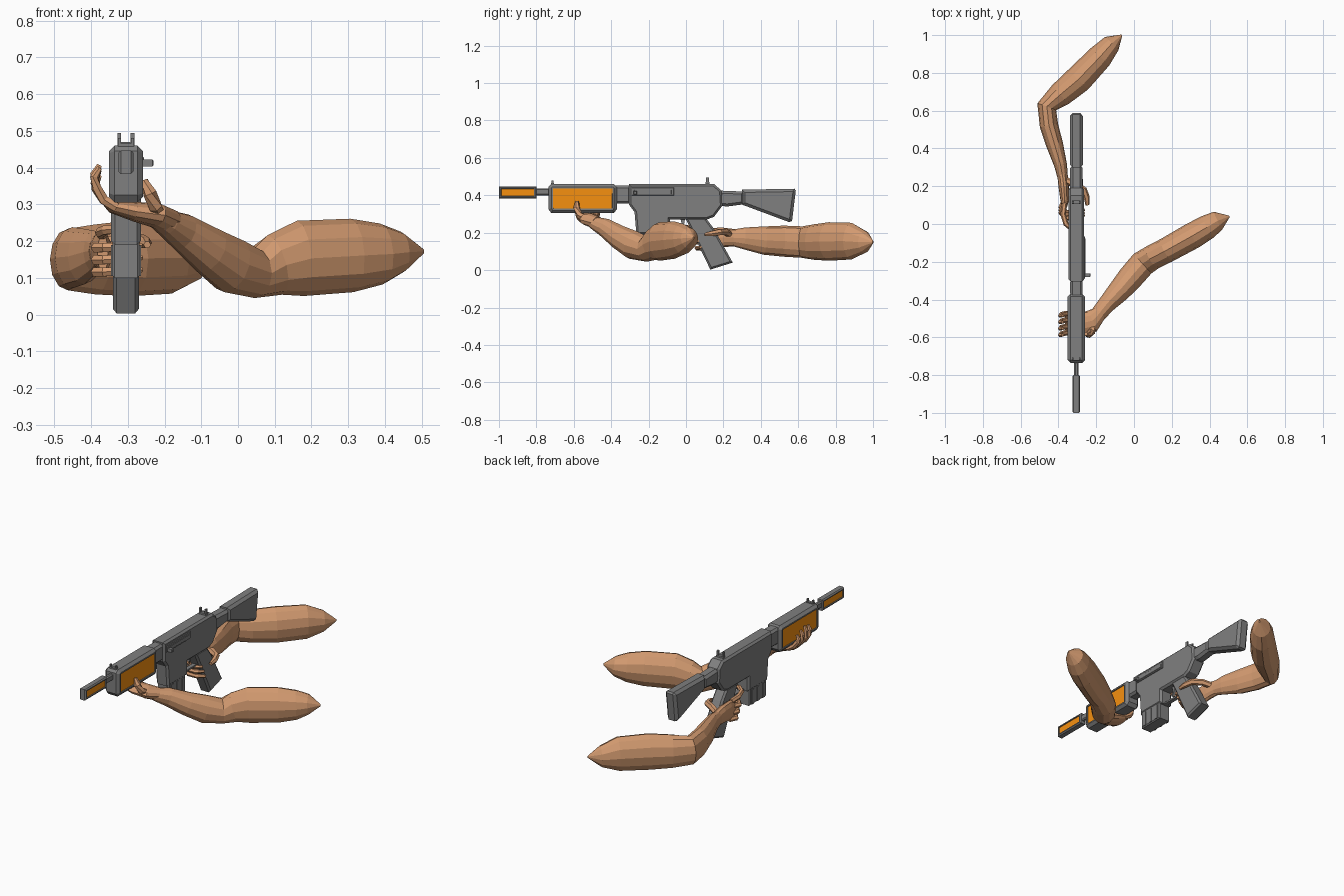
import bpy, bmesh, math
from mathutils import Vector

GX = -0.305  # centre line of the rifle


def material(name, col):
    m = bpy.data.materials.new(name)
    m.diffuse_color = (*col, 1)
    return m


SKIN = material("skin", (0.66, 0.33, 0.165))
ORANGE = material("orange", (0.92, 0.28, 0.005))
METAL = material("dark_grey", (0.215, 0.215, 0.215))


def finish(name, bm, mat):
    bmesh.ops.recalc_face_normals(bm, faces=bm.faces)
    me = bpy.data.meshes.new(name)
    bm.to_mesh(me)
    bm.free()
    ob = bpy.data.objects.new(name, me)
    bpy.context.collection.objects.link(ob)
    me.materials.append(mat)
    return ob


def prism(name, profile, width, bevel=0.0, x=GX, panel=None):
    """Side profile (y, z) extruded across x; panel insets a coloured side plate."""
    bm = bmesh.new()
    f = bm.faces.new([bm.verts.new((x - width / 2, y, z)) for y, z in profile])
    new = bmesh.ops.extrude_face_region(bm, geom=[f])["geom"]
    bmesh.ops.translate(bm, vec=(width, 0, 0), verts=[v for v in new if isinstance(v, bmesh.types.BMVert)])
    bmesh.ops.recalc_face_normals(bm, faces=bm.faces)
    if bevel:
        rim = [e for e in bm.edges if abs(e.verts[0].co.x - e.verts[1].co.x) < 1e-6]
        bmesh.ops.bevel(bm, geom=rim, offset=bevel, segments=1, affect='EDGES')
    if panel:
        bm.normal_update()
        sides = [g for g in bm.faces if abs(g.normal.x) > 0.99]
        bmesh.ops.inset_individual(bm, faces=sides, thickness=panel, depth=0)
        bmesh.ops.inset_individual(bm, faces=sides, thickness=0.001, depth=-0.005)
        for g in sides:
            g.material_index = 1
    ob = finish(name, bm, METAL)
    if panel:
        ob.data.materials.append(ORANGE)
    return ob


def box(name, y0, y1, z0, z1, width, bevel=0.0, x=GX, panel=None):
    return prism(name, [(y0, z0), (y1, z0), (y1, z1), (y0, z1)], width, bevel, x, panel)


def limb(name, rings, sides=12):
    """Loft of elliptical rings (x, y, z, horizontal radius, vertical radius)."""
    bm = bmesh.new()
    pts = [Vector(r[:3]) for r in rings]
    loops, prev = [], None
    for i, r in enumerate(rings):
        a, b = pts[max(i - 1, 0)], pts[min(i + 1, len(pts) - 1)]
        t = (b - a).normalized()
        s = t.cross(Vector((0, 0, 1)))
        s = s.normalized() if s.length > 0.05 or prev is None else prev.copy()
        if prev is not None and s.dot(prev) < 0:
            s.negate()
        prev = s
        u = s.cross(t).normalized()
        loops.append([bm.verts.new(pts[i] + s * r[3] * math.cos(k * math.tau / sides)
                                   + u * r[4] * math.sin(k * math.tau / sides)) for k in range(sides)])
    for p, q in zip(loops, loops[1:]):
        for k in range(sides):
            n = (k + 1) % sides
            bm.faces.new((p[k], p[n], q[n], q[k]))
    bm.faces.new(loops[0])
    bm.faces.new(loops[-1])
    return finish(name, bm, SKIN)


def finger(name, path, r=0.014):
    radii = [r, r * 1.05, r] + [r * 0.9] * (len(path) - 4) + [r * 0.55]
    return limb(name, [(*p, q, q) for p, q in zip(path, radii)], 6)


# Barrel group
box("muzzle", -1.0, -0.8, 0.383, 0.447, 0.04, 0.006, panel=0.008)
box("barrel", -0.81, -0.72, 0.40, 0.437, 0.024, 0.006)
prism("handguard", [(-0.735, 0.325), (-0.72, 0.305), (-0.385, 0.305), (-0.37, 0.325),
                    (-0.37, 0.445), (-0.385, 0.46), (-0.72, 0.46), (-0.735, 0.445)],
      0.092, 0.015, panel=0.009)
box("handguard_neck", -0.38, -0.295, 0.355, 0.452, 0.066, 0.012)

# Receiver with magazine well
prism("receiver", [(-0.305, 0.46), (0.15, 0.46), (0.19, 0.425), (0.195, 0.345), (0.15, 0.285),
                   (0.11, 0.27), (-0.085, 0.27), (-0.085, 0.19), (-0.265, 0.19), (-0.275, 0.31),
                   (-0.305, 0.35)], 0.082, 0.011)
box("magazine", -0.258, -0.10, 0.10, 0.22, 0.074, 0.006)
for i in range(3):
    y = -0.235 + i * 0.05
    box(f"magazine_rib_{i}", y, y + 0.018, 0.105, 0.19, 0.082)

# Ejection port and charging handle on the right side
box("ejection_port", -0.29, -0.065, 0.40, 0.441, 0.014, 0.002, x=GX + 0.039)
box("ejection_cover", -0.278, -0.077, 0.406, 0.429, 0.018, 0.002, x=GX + 0.04)
box("charging_handle", -0.28, -0.262, 0.403, 0.422, 0.04, 0.003, x=-0.25)

# Grip, trigger and guard
prism("pistol_grip", [(-0.005, 0.28), (0.105, 0.28), (0.15, 0.22), (0.25, 0.04), (0.13, 0.003), (0.03, 0.21)],
      0.07, 0.010)
box("trigger_guard", -0.09, 0.045, 0.19, 0.20, 0.024)
prism("trigger", [(-0.03, 0.275), (-0.005, 0.275), (-0.01, 0.245), (-0.028, 0.215), (-0.035, 0.218), (-0.022, 0.245)],
      0.014)

# Stock
prism("stock_tube", [(0.17, 0.345), (0.22, 0.34), (0.31, 0.352), (0.31, 0.42), (0.18, 0.425)], 0.066, 0.014)
prism("stock", [(0.30, 0.35), (0.55, 0.257), (0.567, 0.262), (0.587, 0.425), (0.58, 0.435), (0.30, 0.43)],
      0.07, 0.015)

# Sights
box("rear_sight_base", 0.105, 0.125, 0.455, 0.47, 0.044)
box("front_sight_base", -0.722, -0.705, 0.455, 0.466, 0.044)
for s in (-1, 1):
    box("rear_sight_post", 0.108, 0.122, 0.46, 0.494, 0.01, x=GX + s * 0.018)
    box("front_sight_post", -0.72, -0.708, 0.46, 0.48, 0.008, x=GX + s * 0.018)

# Supporting arm
limb("support_arm", [
    (0.505, 0.04, 0.172, 0.004, 0.006), (0.445, 0.018, 0.17, 0.052, 0.056),
    (0.39, -0.015, 0.165, 0.065, 0.083), (0.31, -0.062, 0.161, 0.07, 0.1),
    (0.17, -0.14, 0.153, 0.067, 0.103), (0.10, -0.175, 0.135, 0.066, 0.084),
    (0.045, -0.21, 0.113, 0.07, 0.068), (-0.02, -0.285, 0.135, 0.068, 0.078),
    (-0.08, -0.355, 0.175, 0.06, 0.066), (-0.15, -0.43, 0.225, 0.046, 0.052),
    (-0.195, -0.485, 0.25, 0.042, 0.036), (-0.225, -0.515, 0.265, 0.035, 0.025)])
limb("support_palm", [
    (-0.185, -0.475, 0.252, 0.04, 0.035), (-0.225, -0.515, 0.27, 0.06, 0.034),
    (-0.28, -0.525, 0.28, 0.062, 0.027), (-0.345, -0.525, 0.295, 0.062, 0.018),
    (-0.36, -0.525, 0.305, 0.055, 0.01)])
for i in range(4):
    y = -0.475 - i * 0.034
    dz = (-0.015, 0.0, 0.012, 0.005)[i]
    finger(f"support_finger_{i}", [(-0.33, y, 0.291), (-0.365, y, 0.312), (-0.386, y - 0.006, 0.345),
                                   (-0.390, y - 0.01, 0.37 + dz), (-0.377, y - 0.01, 0.395 + dz)])
finger("support_thumb", [(-0.215, -0.53, 0.272), (-0.225, -0.572, 0.295), (-0.24, -0.585, 0.33),
                         (-0.255, -0.582, 0.366)], 0.019)

# Trigger arm
limb("trigger_arm", [
    (-0.065, 1.0, 0.15, 0.004, 0.006), (-0.118, 0.955, 0.15, 0.05, 0.06),
    (-0.18, 0.885, 0.155, 0.067, 0.098), (-0.295, 0.765, 0.153, 0.074, 0.103),
    (-0.39, 0.685, 0.15, 0.066, 0.095), (-0.462, 0.62, 0.15, 0.053, 0.084),
    (-0.45, 0.52, 0.155, 0.049, 0.083), (-0.42, 0.42, 0.158, 0.045, 0.076),
    (-0.388, 0.31, 0.17, 0.034, 0.058), (-0.378, 0.25, 0.173, 0.028, 0.044)])
limb("trigger_palm", [
    (-0.38, 0.27, 0.173, 0.027, 0.045), (-0.372, 0.20, 0.175, 0.028, 0.052),
    (-0.367, 0.13, 0.168, 0.023, 0.058), (-0.368, 0.09, 0.166, 0.014, 0.055)])
for i in range(4):
    z = 0.215 - i * 0.033
    y = 0.03 + (0.2 - z) * 0.45
    if i == 0:  # index finger reaching for the trigger
        path = [(-0.368, 0.11, z), (-0.375, 0.05, z + 0.008), (-0.36, 0.0, z + 0.015),
                (-0.325, -0.03, z + 0.018), (-0.295, -0.035, z + 0.018)]
    else:
        path = [(-0.368, y + 0.06, z), (-0.386, y + 0.02, z), (-0.365, y - 0.005, z),
                (-0.305, y - 0.01, z + 0.003), (-0.262, y + 0.01, z + 0.006)]
    finger(f"trigger_finger_{i}", path)
finger("trigger_thumb", [(-0.37, 0.235, 0.19), (-0.315, 0.21, 0.205), (-0.265, 0.18, 0.203),
                         (-0.25, 0.14, 0.195), (-0.247, 0.10, 0.19)], 0.018)
